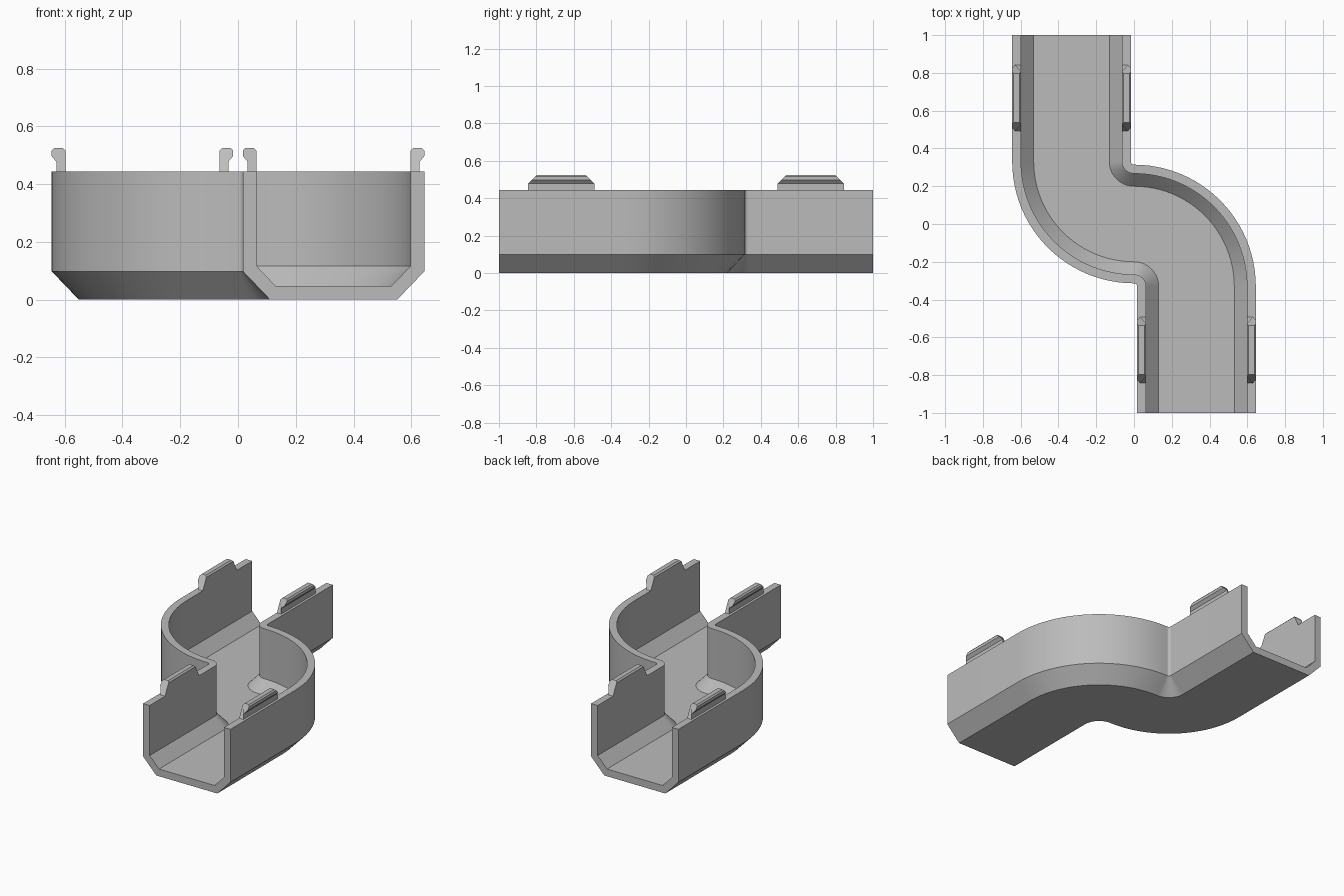
import bpy, bmesh, math

if "Cube" in bpy.data.objects:
    bpy.data.objects.remove(bpy.data.objects["Cube"])

R = 0.331            # centreline radius of both bends
SEG = 24             # segments per quarter bend
HALF_IN = 0.267      # half width between the inner wall faces

grey = bpy.data.materials.new("plain grey")
grey.diffuse_color = (0.5, 0.5, 0.5, 1)
grey.use_nodes = True
grey.node_tree.nodes["Principled BSDF"].inputs["Base Color"].default_value = grey.diffuse_color


def finish(bm, name):
    bmesh.ops.recalc_face_normals(bm, faces=bm.faces)
    mesh = bpy.data.meshes.new(name)
    bm.to_mesh(mesh)
    bm.free()
    mesh.materials.append(grey)
    ob = bpy.data.objects.new(name, mesh)
    bpy.context.collection.objects.link(ob)
    bpy.ops.object.select_all(action='DESELECT')
    bpy.context.view_layer.objects.active = ob
    ob.select_set(True)
    bpy.ops.object.shade_smooth_by_angle(angle=math.radians(30))
    return ob


def loft(rings, name):
    bm = bmesh.new()
    loops = [[bm.verts.new(p) for p in ring] for ring in rings]
    n = len(loops[0])
    for a, b in zip(loops, loops[1:]):
        for i in range(n):
            j = (i + 1) % n
            bm.faces.new((a[i], a[j], b[j], b[i]))
    bm.faces.new(loops[0])
    bm.faces.new(loops[-1])
    return finish(bm, name)


# S-shaped path: position and sideways direction at each step
path = [((R, -1), (1, 0))]
for i in range(SEG + 1):
    a = math.pi / 2 * i / SEG
    c, s = math.cos(a), math.sin(a)
    path.append(((R * c, -R + R * s), (c, s)))
for i in range(1, SEG + 1):
    a = math.pi / 2 * i / SEG
    c, s = math.cos(a), math.sin(a)
    path.append(((-R * s, R - R * c), (s, c)))
path.append(((-R, 1), (1, 0)))

# Channel: chamfered U section swept along the path
outer = [(0.314, 0.443), (0.314, 0.098), (0.22, 0)]
inner = [(0.2, 0.047), (HALF_IN, 0.117), (HALF_IN, 0.443)]
right = inner + outer
section = outer + [(-u, z) for u, z in reversed(outer)]
section += [(-u, z) for u, z in reversed(inner)] + inner
loft([[(p[0] + u * d[0], p[1] + u * d[1], z) for u, z in section]
      for p, d in path], "channel")

# Snap clips: outward hooks on every wall end, with sloping ends
hook = [(0, 0.44), (0.031, 0.44), (0.031, 0.478), (0.047, 0.497),
        (0.047, 0.516), (0.039, 0.525), (0.009, 0.525), (0, 0.516)]
for end, label in ((-1, "front"), (1, "back")):
    for side, side_name in ((-1, "left"), (1, "right")):
        cx, cy = -end * R, end * 0.667
        rings = []
        for t in (-1, 1):
            rings.append([(cx + side * (HALF_IN + d),
                           cy + t * (0.177 - max(0, z - 0.478)), z)
                          for d, z in hook])
        loft(rings, f"{label}_{side_name}_clip")
